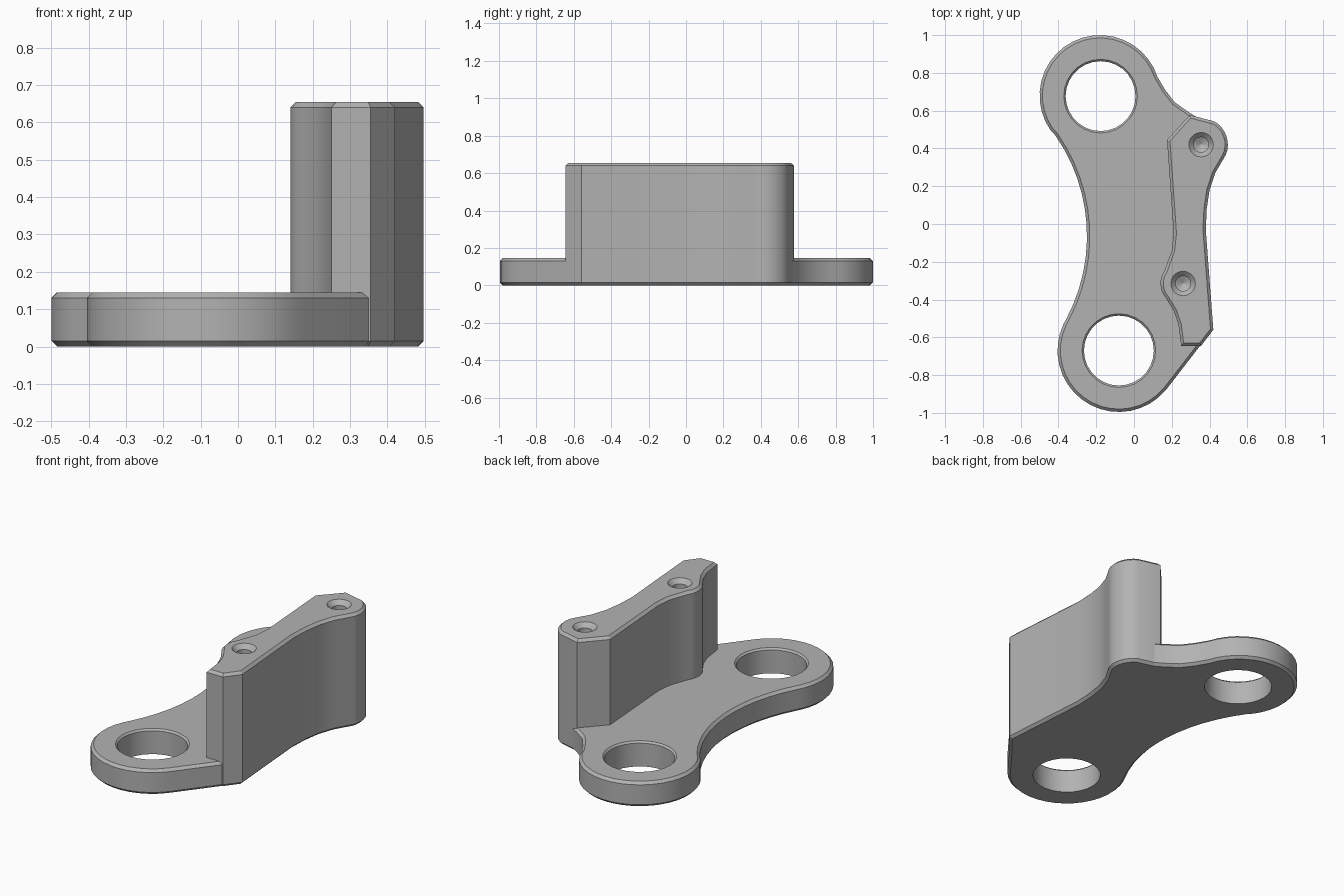
import bpy, bmesh
from math import cos, sin, pi, radians

cube = bpy.data.objects.get("Cube")
if cube:
    bpy.data.objects.remove(cube)

grey = bpy.data.materials.new("metal grey")
grey.use_nodes = True
colour = (0.45, 0.45, 0.45, 1)
grey.diffuse_color = colour
grey.node_tree.nodes["Principled BSDF"].inputs["Base Color"].default_value = colour


def arc(cx, cy, r, start, end, n):
    angles = [radians(start + (end - start) * i / n) for i in range(n + 1)]
    return [(cx + r * cos(a), cy + r * sin(a)) for a in angles]


def make_object(name, bm):
    bmesh.ops.recalc_face_normals(bm, faces=bm.faces)
    mesh = bpy.data.meshes.new(name)
    bm.to_mesh(mesh)
    bm.free()
    mesh.materials.append(grey)
    obj = bpy.data.objects.new(name, mesh)
    bpy.context.collection.objects.link(obj)
    return obj


def chamfered_prism(name, outline, height, chamfer=0.015):
    bm = bmesh.new()
    base = bm.faces.new([bm.verts.new((x, y, 0)) for x, y in outline])
    top = bmesh.ops.extrude_face_region(bm, geom=[base], use_keep_orig=True)
    verts = [v for v in top["geom"] if isinstance(v, bmesh.types.BMVert)]
    bmesh.ops.translate(bm, verts=verts, vec=(0, 0, height))
    rims = [e for e in bm.edges if abs(e.verts[0].co.z - e.verts[1].co.z) < 1e-5]
    bmesh.ops.bevel(bm, geom=rims, offset=chamfer, segments=1,
                    affect='EDGES', clamp_overlap=False)
    return make_object(name, bm)


def drill(obj, x, y, profile, sides):
    # Revolve a radius/height profile and cut it out of the part
    bm = bmesh.new()
    rings = []
    for r, z in profile:
        rings.append([bm.verts.new((x + r * cos(2 * pi * i / sides),
                                    y + r * sin(2 * pi * i / sides), z))
                      for i in range(sides)])
    for low, high in zip(rings, rings[1:]):
        for i in range(sides):
            j = (i + 1) % sides
            bm.faces.new((low[i], low[j], high[j], high[i]))
    bm.faces.new(rings[0])
    bm.faces.new(rings[-1])
    cutter = make_object("drill_cutter", bm)
    cutter.hide_render = True
    mod = obj.modifiers.new("hole", 'BOOLEAN')
    mod.operation = 'DIFFERENCE'
    mod.solver = 'EXACT'
    mod.object = cutter
    graph = bpy.context.evaluated_depsgraph_get()
    mesh = bpy.data.meshes.new_from_object(obj.evaluated_get(graph))
    obj.modifiers.clear()
    obj.data = mesh
    bpy.data.objects.remove(cutter)


# Flat plate with two round ends and a waist
plate_outline = (
    arc(-0.18, 0.68, 0.32, 18, 215, 20)
    + arc(-1.18, -0.064, 0.931, 35, -28, 12)
    + arc(-0.08, -0.67, 0.325, 155, 320, 17)
    + [(0.355, -0.638), (0.33, -0.5), (0.3, 0), (0.36, 0.4), (0.36, 0.55),
       (0.29, 0.592), (0.215, 0.645), (0.165, 0.71)])
plate_height = 0.145
plate = chamfered_prism("base_plate", plate_outline, plate_height)

# Upright wall with a screw boss near each end
wall_outline = (
    [(0.25, -0.645), (0.355, -0.645), (0.42, -0.56), (0.38, -0.03),
     (0.385, 0.08), (0.4, 0.18), (0.43, 0.27)]
    + arc(0.355, 0.42, 0.142, -22, 60, 8)
    + [(0.295, 0.577), (0.175, 0.445), (0.21, -0.05), (0.2, -0.14)]
    + arc(0.26, -0.315, 0.12, 145, 222, 6)
    + [(0.21, -0.46), (0.235, -0.53)])
wall_height = 0.655
wall = chamfered_prism("upright_wall", wall_outline, wall_height)

# Large through holes with a chamfered upper rim
through = [(0.185, -0.1), (0.185, plate_height - 0.01),
           (0.195, plate_height), (0.195, 0.3)]
for x, y in ((-0.177, 0.677), (-0.08, -0.67)):
    drill(plate, x, y, through, 28)

# Blind countersunk screw holes
blind = [(0.003, wall_height - 0.17), (0.04, wall_height - 0.15),
         (0.04, wall_height - 0.025), (0.065, wall_height), (0.065, 0.8)]
for x, y in ((0.355, 0.42), (0.26, -0.315)):
    drill(wall, x, y, blind, 20)

# Smooth the curved sides and keep the chamfers crisp
for obj in (plate, wall):
    bpy.ops.object.select_all(action='DESELECT')
    obj.select_set(True)
    bpy.context.view_layer.objects.active = obj
    bpy.ops.object.shade_smooth_by_angle(angle=radians(25))
